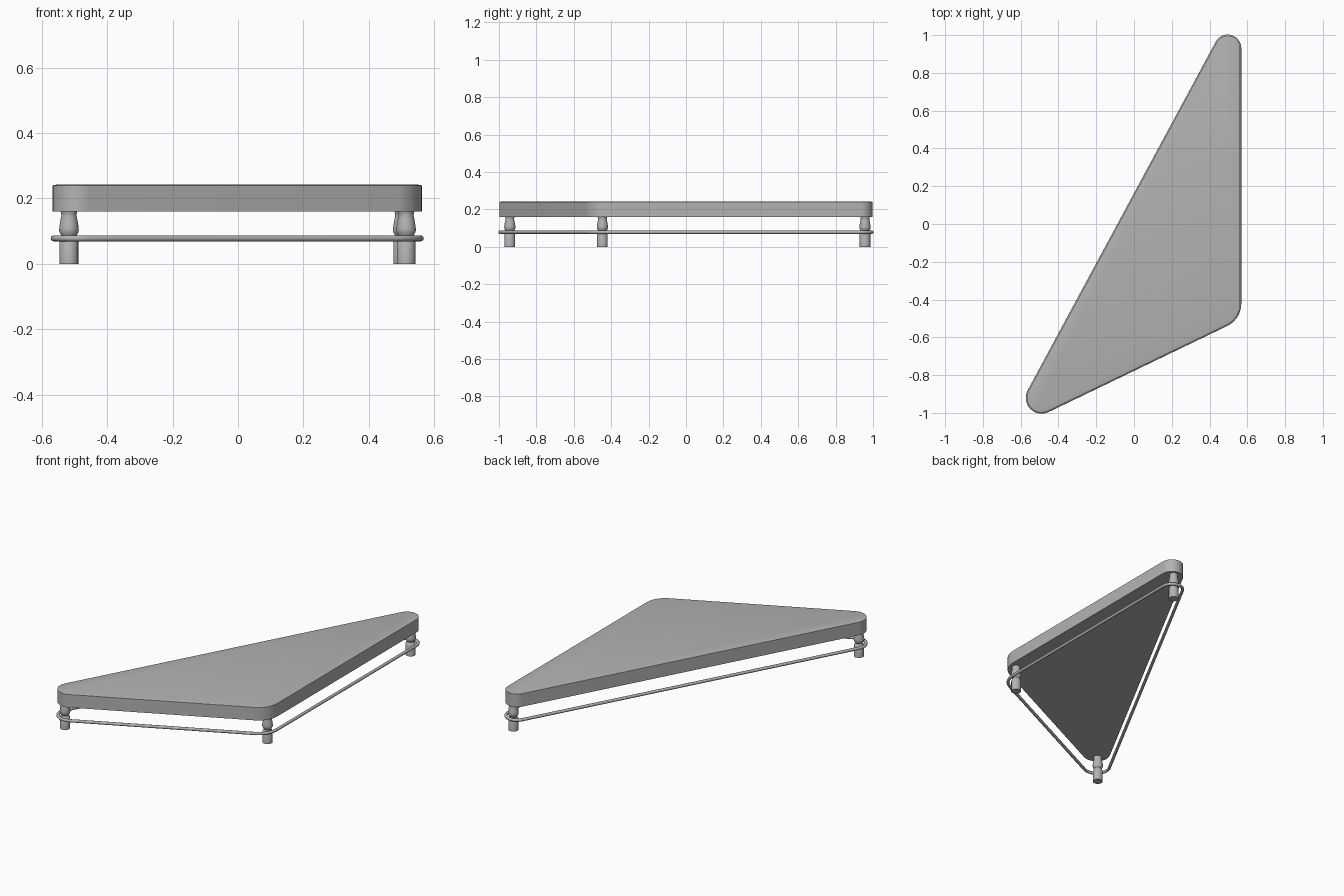
import bpy, bmesh, math
from mathutils import Vector

if "Cube" in bpy.data.objects:
    bpy.data.objects.remove(bpy.data.objects["Cube"])

# Rounded corners, counter-clockwise: centre x, centre y, radius
CORNERS = [(-0.489, -0.92, 0.078), (0.434, -0.42, 0.128), (0.496, 0.931, 0.066)]

GREY = bpy.data.materials.new("dark_grey")
GREY.diffuse_color = (0.45, 0.45, 0.45, 1)
GREY.use_nodes = True
GREY.node_tree.nodes["Principled BSDF"].inputs["Base Color"].default_value = GREY.diffuse_color


def outline(grow=0.0, steps=14):
    """Rounded triangle: arcs joined by the tangent lines of neighbouring circles."""
    normals = []
    for i in range(3):
        x0, y0, r0 = CORNERS[i]
        x1, y1, r1 = CORNERS[(i + 1) % 3]
        d = Vector((x1 - x0, y1 - y0))
        normals.append(math.atan2(d.y, d.x) - math.pi / 2 - math.asin((r1 - r0) / d.length))
    pts = []
    for i in range(3):
        x, y, r = CORNERS[i]
        sweep = (normals[i] - normals[i - 1]) % math.tau
        for k in range(steps + 1):
            a = normals[i - 1] + sweep * k / steps
            pts.append(Vector((x + (r + grow) * math.cos(a), y + (r + grow) * math.sin(a))))
    return pts


def loft(name, rings, closed=False, angle=35):
    """Bridge equal-length rings of points, capped at the ends unless closed."""
    bm = bmesh.new()
    vs = [[bm.verts.new(p) for p in ring] for ring in rings]
    n = len(vs[0])
    for a in range(len(vs) if closed else len(vs) - 1):
        lo, hi = vs[a], vs[(a + 1) % len(vs)]
        for i in range(n):
            j = (i + 1) % n
            bm.faces.new((lo[i], lo[j], hi[j], hi[i]))
    if not closed:
        bm.faces.new(vs[0])
        bm.faces.new(vs[-1])
    bmesh.ops.recalc_face_normals(bm, faces=bm.faces)
    mesh = bpy.data.meshes.new(name)
    bm.to_mesh(mesh)
    bm.free()
    mesh.materials.append(GREY)
    ob = bpy.data.objects.new(name, mesh)
    bpy.context.collection.objects.link(ob)
    bpy.ops.object.select_all(action='DESELECT')
    ob.select_set(True)
    bpy.context.view_layer.objects.active = ob
    bpy.ops.object.shade_smooth_by_angle(angle=math.radians(angle))
    return ob


# Table top: slab with a crisp, slightly raised rim
rim = [(0, 0.16), (0, 0.24), (-0.015, 0.243)]
loft("table_top", [[(p.x, p.y, z) for p in outline(g)] for g, z in rim])

# Stretcher rail: round tube following the outline
tube = [(0.009 * math.cos(t * math.pi / 6), 0.078 + 0.009 * math.sin(t * math.pi / 6))
        for t in range(12)]
loft("stretcher_rail", [[(p.x, p.y, z) for p in outline(g - 0.003)] for g, z in tube], closed=True)

# Turned legs
PROFILE = [(0.0285, 0), (0.0285, 0.068), (0.026, 0.073), (0.023, 0.077), (0.022, 0.084),
           (0.026, 0.091), (0.0295, 0.099), (0.03, 0.106), (0.0285, 0.118), (0.0255, 0.136),
           (0.023, 0.148), (0.024, 0.155), (0.026, 0.162)]
LEGS = {"left_leg": (-0.517, -0.942), "front_right_leg": (0.514, -0.447), "back_leg": (0.504, 0.957)}
for name, (x, y) in LEGS.items():
    loft(name, [[(x + r * math.cos(k * math.tau / 24), y + r * math.sin(k * math.tau / 24), z)
                 for k in range(24)] for r, z in PROFILE])
